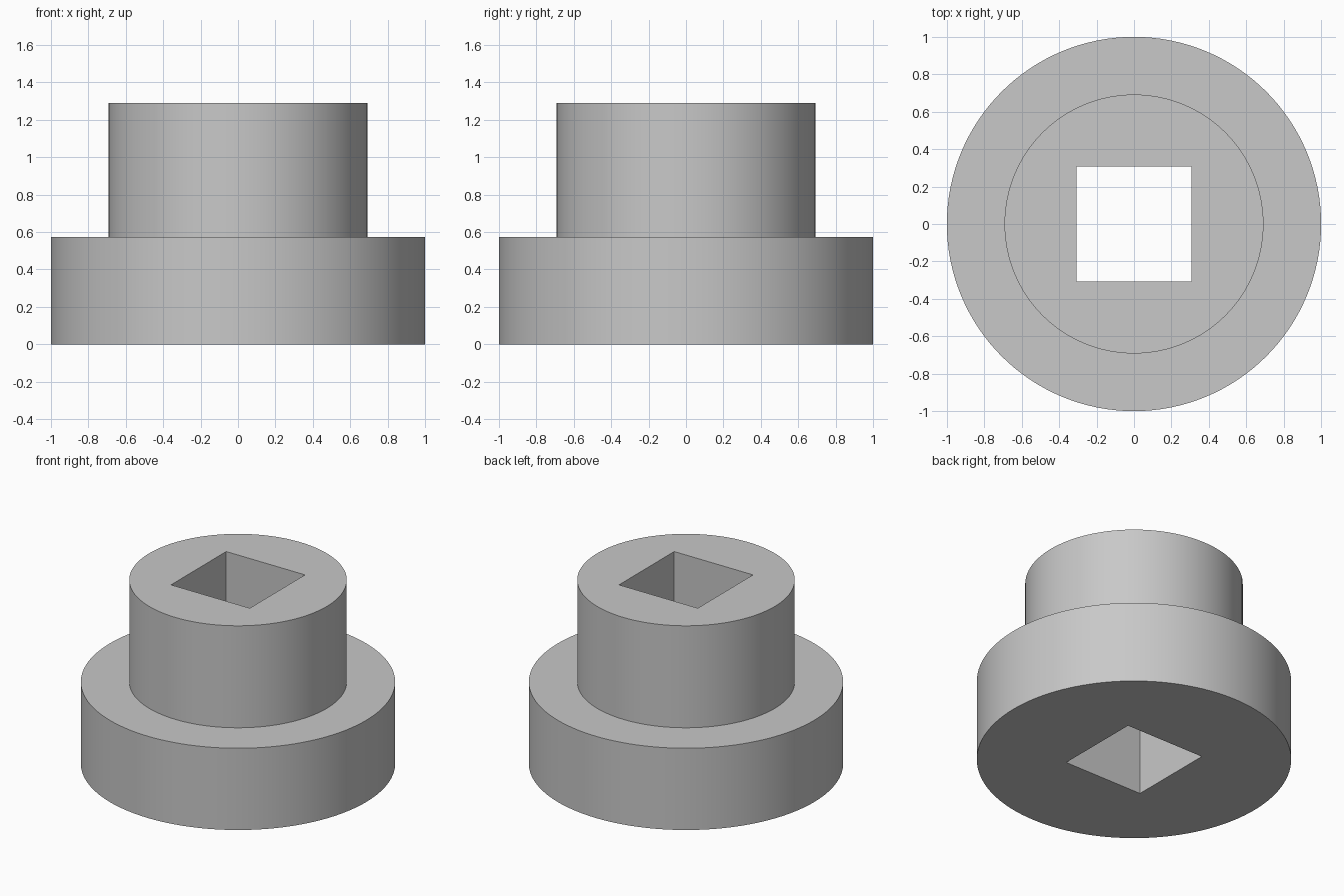
import bpy, bmesh
from math import sin, cos, tau, radians

SEGMENTS = 128          # divisible by 8, so the square corners fall on vertices
BASE_R, HUB_R, HOLE = 1.0, 0.692, 0.306
STEP_Z, TOP_Z = 0.574, 1.29

cube = bpy.data.objects.get("Cube")
if cube:
    bpy.data.objects.remove(cube, do_unlink=True)

# Plain grey material
grey = bpy.data.materials.new("plain_grey")
grey.use_nodes = True
colour = (0.58, 0.58, 0.58, 1.0)
grey.diffuse_color = colour
grey.node_tree.nodes["Principled BSDF"].inputs["Base Color"].default_value = colour


def ring(bm, size, z, square=False):
    """Loop of vertices around the axis, round or square."""
    verts = []
    for i in range(SEGMENTS):
        c, s = cos(tau * i / SEGMENTS), sin(tau * i / SEGMENTS)
        r = size / max(abs(c), abs(s)) if square else size
        verts.append(bm.verts.new((r * c, r * s, z)))
    return verts


# Stepped bushing: closed section swept around the axis, with a square bore
bm = bmesh.new()
section = [
    ring(bm, HOLE, 0, square=True),
    ring(bm, BASE_R, 0),
    ring(bm, BASE_R, STEP_Z),
    ring(bm, HUB_R, STEP_Z),
    ring(bm, HUB_R, TOP_Z),
    ring(bm, HOLE, TOP_Z, square=True),
]
for k, a in enumerate(section):
    b = section[(k + 1) % len(section)]
    for i in range(SEGMENTS):
        j = (i + 1) % SEGMENTS
        bm.faces.new((a[i], a[j], b[j], b[i]))
bmesh.ops.recalc_face_normals(bm, faces=bm.faces)

mesh = bpy.data.meshes.new("stepped_bushing")
bm.to_mesh(mesh)
bm.free()
mesh.materials.append(grey)
bushing = bpy.data.objects.new("stepped_bushing", mesh)
bpy.context.collection.objects.link(bushing)

# Smooth round walls, sharp rims and bore corners
bpy.ops.object.select_all(action="DESELECT")
bushing.select_set(True)
bpy.context.view_layer.objects.active = bushing
bpy.ops.object.shade_smooth_by_angle(angle=radians(30))
